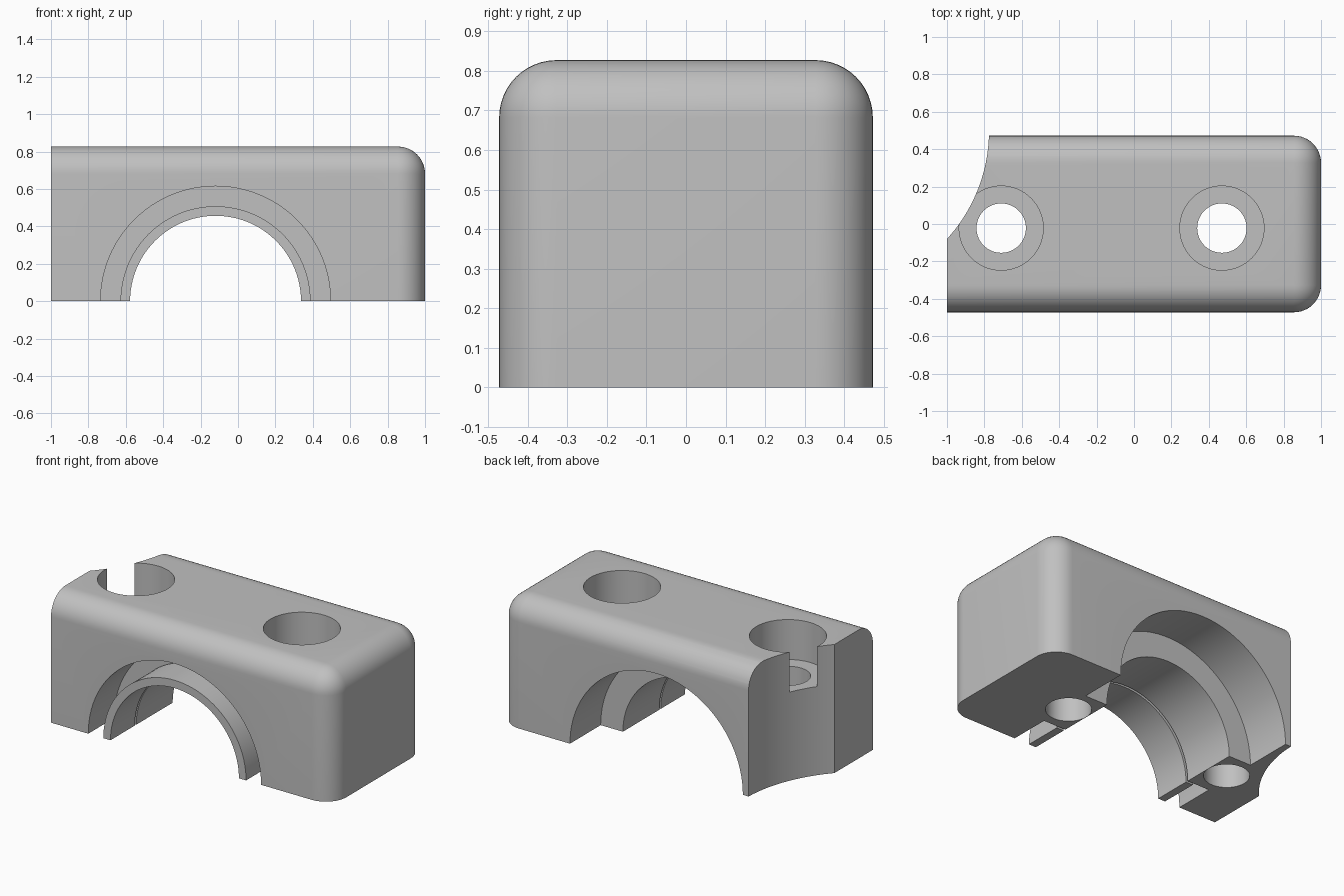
import bpy, bmesh, math
from mathutils import Matrix, Vector

if "Cube" in bpy.data.objects:
    bpy.data.objects.remove(bpy.data.objects["Cube"])

LENGTH, WIDTH, HEIGHT = 2.0, 0.944, 0.827
ROUND = 0.145
BORE_X = -0.12                       # centre of the arch
BORE_R, LIP_R, RECESS_R = 0.457, 0.508, 0.615
FRONT, BACK = -WIDTH / 2, WIDTH / 2

# Plain grey plastic
grey = bpy.data.materials.new("light_grey")
grey.use_nodes = True
colour = (0.53, 0.53, 0.53, 1)
grey.diffuse_color = colour
grey.node_tree.nodes["Principled BSDF"].inputs["Base Color"].default_value = colour


def make_object(name, bm):
    bmesh.ops.recalc_face_normals(bm, faces=bm.faces)
    mesh = bpy.data.meshes.new(name)
    bm.to_mesh(mesh)
    bm.free()
    mesh.materials.append(grey)
    obj = bpy.data.objects.new(name, mesh)
    bpy.context.collection.objects.link(obj)
    return obj


def cylinder(name, radius, start, end, axis, segments=96):
    """Cylinder between two points along the given axis letter."""
    bm = bmesh.new()
    start, end = Vector(start), Vector(end)
    turn = Matrix.Rotation(math.pi / 2, 4, "X") if axis == "y" else Matrix()
    bmesh.ops.create_cone(bm, cap_ends=True, segments=segments, radius1=radius,
                          radius2=radius, depth=(end - start).length,
                          matrix=Matrix.Translation((start + end) / 2) @ turn)
    obj = make_object(name, bm)
    obj.hide_render = True
    return obj


def smooth(obj):
    bpy.ops.object.select_all(action="DESELECT")
    obj.select_set(True)
    bpy.context.view_layer.objects.active = obj
    bpy.ops.object.shade_smooth_by_angle(angle=math.radians(30))


# Block, rounded on the top and at its left end
bm = bmesh.new()
bmesh.ops.create_cube(bm, size=1, matrix=Matrix.Translation((0, 0, HEIGHT / 2))
                      @ Matrix.Diagonal((LENGTH, WIDTH, HEIGHT, 1)))


def is_rounded(edge):
    a, b = (v.co for v in edge.verts)
    top = min(a.z, b.z) > 0.1
    left_end = min(a.x, b.x) > 0
    upright = abs(a.z - b.z) > 0.1
    lengthwise = abs(a.x - b.x) > 0.1
    return (top and (lengthwise or left_end)) or (upright and left_end)


bmesh.ops.bevel(bm, geom=[e for e in bm.edges if is_rounded(e)], offset=ROUND,
                offset_type="OFFSET", segments=12, profile=0.5, affect="EDGES")
body = make_object("clamp_body", bm)

# Arch bore with a wide recess at the front and back
cutters = [
    cylinder("bore_cutter", BORE_R, (BORE_X, -1, 0), (BORE_X, 1, 0), "y"),
    cylinder("front_recess_cutter", RECESS_R, (BORE_X, -1, 0), (BORE_X, -0.21, 0), "y"),
    cylinder("back_recess_cutter", RECESS_R, (BORE_X, 0.16, 0), (BORE_X, 1, 0), "y"),
    # Hollow scooped from the right back corner
    cylinder("corner_cutter", 0.86, (-1.635, 0.5, -1), (-1.635, 0.5, 2), "z", 160),
]
# Counterbored bolt holes
for x in (-0.71, 0.47):
    cutters.append(cylinder("bolt_cutter", 0.132, (x, -0.022, -1), (x, -0.022, 2), "z", 64))
    cutters.append(cylinder("head_cutter", 0.225, (x, -0.022, 0.57), (x, -0.022, 2), "z", 64))

for cutter in cutters:
    mod = body.modifiers.new(cutter.name, "BOOLEAN")
    mod.operation, mod.solver, mod.object = "DIFFERENCE", "EXACT", cutter
bpy.context.view_layer.update()
cut_mesh = bpy.data.meshes.new_from_object(
    body.evaluated_get(bpy.context.evaluated_depsgraph_get()))
body.modifiers.clear()
body.data = cut_mesh
for cutter in cutters:
    bpy.data.objects.remove(cutter)
smooth(body)

# Thin half-ring lip standing in the front recess
bm = bmesh.new()
steps = 48
angles = [math.pi * i / steps for i in range(steps + 1)]


def arc_point(radius, angle):
    return bm.verts.new((BORE_X + radius * math.cos(angle), FRONT, radius * math.sin(angle)))


inner = [arc_point(BORE_R, a) for a in angles]
outer = [arc_point(LIP_R, a) for a in angles]
faces = [bm.faces.new((inner[i], outer[i], outer[i + 1], inner[i + 1])) for i in range(steps)]
result = bmesh.ops.extrude_face_region(bm, geom=faces, use_keep_orig=True)
moved = [g for g in result["geom"] if isinstance(g, bmesh.types.BMVert)]
bmesh.ops.translate(bm, verts=moved, vec=(0, -0.225 - FRONT, 0))
smooth(make_object("bore_lip", bm))
